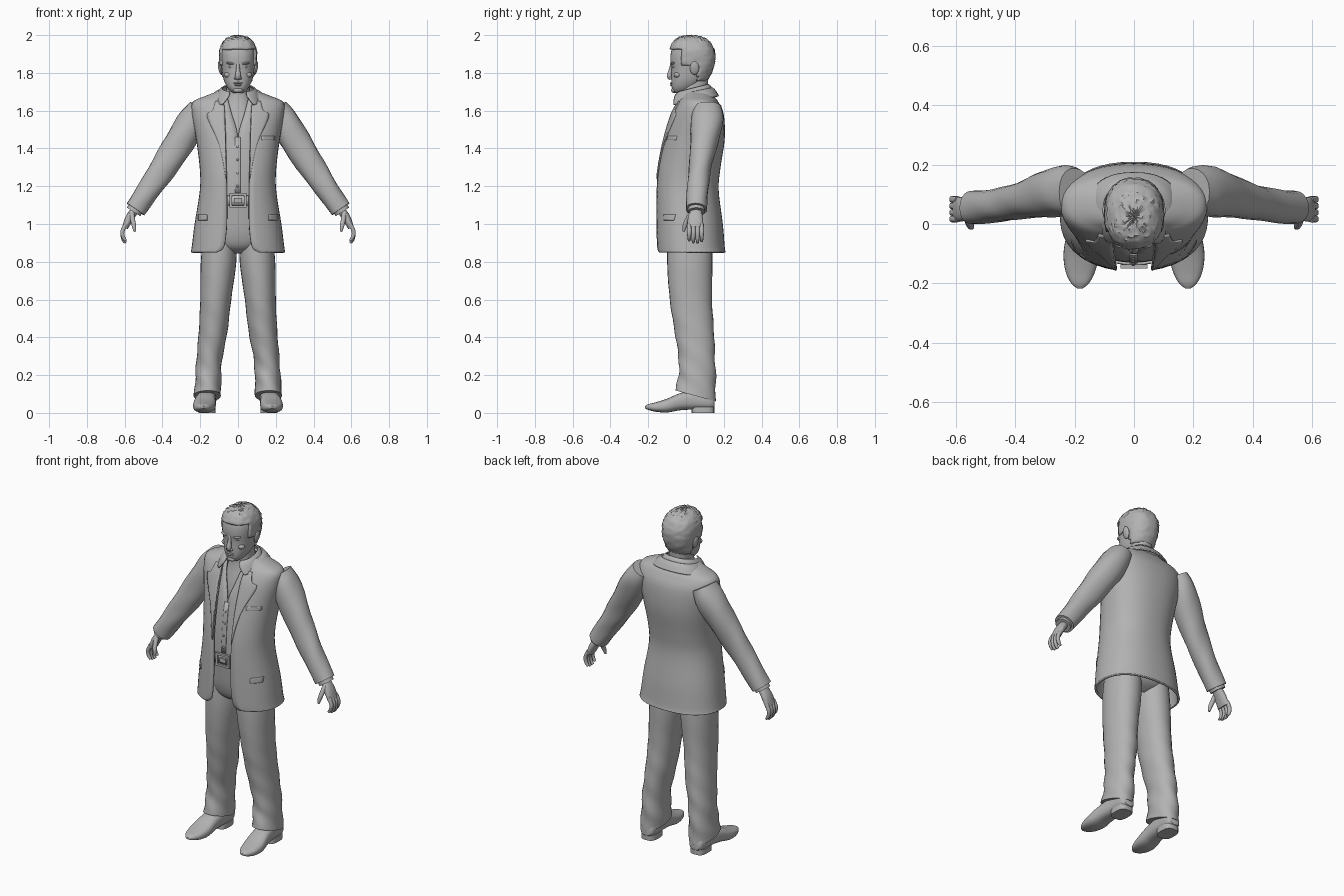
import bpy, bmesh, math, random
from mathutils import Vector, Matrix

random.seed(4)
if "Cube" in bpy.data.objects:
    bpy.data.objects.remove(bpy.data.objects["Cube"])

grey = bpy.data.materials.new("plain grey")
grey.use_nodes = True
grey.diffuse_color = (0.45, 0.45, 0.45, 1)
grey.node_tree.nodes["Principled BSDF"].inputs["Base Color"].default_value = grey.diffuse_color
parts = []
X, Y, Z = Vector((1, 0, 0)), Vector((0, 1, 0)), Vector((0, 0, 1))


def finish(name, bm, thick=0, recalc=True):
    if recalc:
        bmesh.ops.recalc_face_normals(bm, faces=bm.faces)
    mesh = bpy.data.meshes.new(name)
    bm.to_mesh(mesh)
    bm.free()
    mesh.materials.append(grey)
    ob = bpy.data.objects.new(name, mesh)
    bpy.context.collection.objects.link(ob)
    if thick:
        mod = ob.modifiers.new("thickness", 'SOLIDIFY')
        mod.thickness = thick
    parts.append(ob)
    return ob


def smooth_rows(rows, k=4):
    """Catmull-Rom resampling of a table of control rows."""
    out = []
    for i in range(len(rows) - 1):
        a, b, c, d = (rows[max(0, min(len(rows) - 1, i + j))] for j in (-1, 0, 1, 2))
        for s in range(k):
            t = s / k
            out.append([q + t / 2 * (r - p + t * (2 * p - 5 * q + 4 * r - w + t * (3 * (q - r) + w - p)))
                        for p, q, r, w in zip(a, b, c, d)])
    return out + [list(rows[-1])]


def power(v, n):
    return math.copysign(abs(v) ** (2 / n), v)


def skin(rings, closed=True, caps=True):
    bm = bmesh.new()
    grid = [[bm.verts.new(p) for p in ring] for ring in rings]
    n = len(grid[0])
    for lo, hi in zip(grid, grid[1:]):
        for j in range(n if closed else n - 1):
            k = (j + 1) % n
            bm.faces.new((lo[j], lo[k], hi[k], hi[j]))
    if closed and caps:
        bm.faces.new(grid[0][::-1])
        bm.faces.new(grid[-1])
    return bm


def section(c, u, v, a, b, n=2, count=24, folds=0, phase=0):
    ring = []
    for i in range(count):
        t = 2 * math.pi * i / count
        f = 1 + folds * math.sin(3 * t + phase)
        ring.append(c + u * a * f * power(math.cos(t), n) + v * b * f * power(math.sin(t), n))
    return ring


def tube(name, rows, folds=0, count=20, k=4):
    """Rows are x, y, z, radius along y, radius across."""
    rows = smooth_rows(rows, k)
    pts = [Vector(r[:3]) for r in rows]
    rings = []
    for i, r in enumerate(rows):
        d = (pts[min(i + 1, len(pts) - 1)] - pts[max(i - 1, 0)]).normalized()
        u = (Y - d * Y.dot(d)).normalized()
        rings.append(section(pts[i], u, d.cross(u), r[3], r[4], 2.2, count, folds, r[2] * 37))
    return finish(name, skin(rings))


def shell_rings(rows, n, count=40, k=4):
    """Rows are z, half width, front y, back y, front gap, tilt."""
    rings = []
    for z, rx, yf, yb, gap, tilt in smooth_rows(rows, k):
        cy, ry = (yf + yb) / 2, (yb - yf) / 2
        t0 = math.asin(min(1, max(0, gap) / rx) ** (n / 2))
        ring = []
        for i in range(count + 1):
            t = t0 + (2 * math.pi - 2 * t0) * i / count
            y = cy - ry * power(math.cos(t), n)
            ring.append(Vector((rx * power(math.sin(t), n), y, z + tilt * (y - cy))))
        rings.append(ring)
    return rings


def shell(name, rows, n=2.3, thick=0, k=4):
    bm = skin(shell_rings(rows, n, k=k), closed=False)
    bmesh.ops.remove_doubles(bm, verts=bm.verts, dist=0.0002)
    return finish(name, bm, thick, recalc=False)


def patch(name, rows, base, side=1, n=2.3, lift=0.006):
    """Thin plate lying on the front of a shell; rows are z, x from, x to."""
    table = smooth_rows(base)
    rings = []
    for z, x0, x1 in smooth_rows(rows):
        lo = max([r for r in table if r[0] <= z], key=lambda r: r[0])
        hi = min([r for r in table if r[0] > z], key=lambda r: r[0])
        f = (z - lo[0]) / (hi[0] - lo[0])
        rx, yf, yb = (lo[i] + f * (hi[i] - lo[i]) for i in (1, 2, 3))
        ring = []
        for i in range(7):
            x = x0 + (x1 - x0) * i / 6
            y = (yf + yb) / 2 - (yb - yf) / 2 * max(0, 1 - abs(x / rx) ** n) ** (1 / n)
            ring.append(Vector((x * side, y - lift, z)))
        rings.append(ring if side > 0 else ring[::-1])
    return finish(name, skin(rings, closed=False), 0.008, recalc=False)


def ball(name, loc, size, tilt=0):
    bm = bmesh.new()
    m = Matrix.Translation(loc) @ Matrix.Rotation(tilt, 4, 'Y') @ Matrix.Diagonal((*size, 1))
    bmesh.ops.create_uvsphere(bm, u_segments=16, v_segments=10, radius=1, matrix=m)
    return finish(name, bm)


def box(name, loc, size):
    bm = bmesh.new()
    bmesh.ops.create_cube(bm, size=1, matrix=Matrix.Translation(loc) @ Matrix.Diagonal((*size, 1)))
    return finish(name, bm)


# Jacket body, open down the front
jacket = [(.85, .25, -.155, .21, .11, 0), (.88, .245, -.158, .205, .075, 0), (1, .23, -.16, .195, .06, 0),
          (1.18, .202, -.16, .173, .06, 0), (1.3, .203, -.15, .183, .063, 0), (1.45, .222, -.12, .205, .066, 0),
          (1.58, .245, -.08, .2, .07, 0), (1.645, .24, -.045, .172, .075, 0), (1.675, .18, -.025, .15, .075, 0),
          (1.705, .1, -.015, .13, .07, 0)]
shell("jacket", jacket, thick=.012)

# Shirt, open at the neck, over the chest
shirt = [(1, .165, -.12, .14, 0, 0), (1.14, .165, -.13, .14, 0, 0), (1.3, .17, -.125, .15, 0, 0),
         (1.47, .18, -.1, .165, .002, 0), (1.58, .19, -.067, .16, .032, 0), (1.68, .1, -.03, .125, .06, 0)]
shell("shirt", shirt, thick=.008)
patch("shirt_placket", [(1.16, -.016, .012), (1.46, -.016, .012)], shirt, lift=.004)
for z in (1.2, 1.27, 1.34, 1.41):
    ball("shirt_button", (-.002, -.138 + max(0, z - 1.25) * .13, z), (.006, .004, .006))
shell("neck", [(1.4, .1, -.09, .13, 0, 0), (1.55, .1, -.062, .12, 0, 0), (1.65, .072, -.035, .11, 0, 0),
               (1.72, .062, -.03, .115, 0, 0), (1.8, .065, -.03, .12, 0, 0)])

# Collars and lapels
shell("shirt_collar", [(1.655, .125, -.09, .145, .085, .25), (1.7, .105, -.07, .135, .05, .25),
                       (1.72, .085, -.05, .12, .045, .25)], thick=.007)
shell("jacket_collar", [(1.655, .155, -.06, .175, .105, .2), (1.69, .13, -.05, .155, .09, .2),
                        (1.705, .105, -.04, .14, .08, .2)], thick=.008)
for side in (1, -1):
    patch("lapel", [(1.24, .062, .064), (1.42, .066, .1), (1.57, .07, .165), (1.6, .071, .135),
                    (1.65, .075, .12)], jacket, side)
    patch("hip_pocket_flap", [(1.02, .165, .212), (1.05, .165, .212)], jacket, side, lift=.004)
patch("breast_pocket", [(1.445, .125, .195), (1.465, .125, .195)], jacket, lift=.003)

# Trouser seat, belt and buckle
shell("trouser_seat", [(.845, .04, -.04, .07, 0, 0), (.88, .14, -.09, .13, 0, 0), (.95, .185, -.115, .155, 0, 0),
                       (1.05, .18, -.127, .148, 0, 0), (1.12, .17, -.134, .143, 0, 0)])
shell("belt", [(1.098, .176, -.139, .146, 0, 0), (1.152, .174, -.138, .146, 0, 0)], thick=.008, k=1)
for z in (1.093, 1.157):
    box("buckle_rail", (0, -.143, z), (.09, .014, .012))
for x in (-.039, .039):
    box("buckle_side", (x, -.143, 1.125), (.012, .014, .06))
box("buckle_centre", (0, -.143, 1.125), (.04, .012, .026))

# Head
head = [(1.693, .02, -.055, .0, 0, 0), (1.7, .036, -.066, .02, 0, 0), (1.725, .058, -.076, .06, 0, 0),
        (1.765, .076, -.078, .105, 0, 0), (1.82, .086, -.078, .135, 0, 0), (1.87, .092, -.083, .145, 0, 0),
        (1.92, .09, -.077, .14, 0, 0), (1.96, .07, -.056, .112, 0, 0), (1.98, .042, -.025, .078, 0, 0),
        (1.987, .004, .02, .03, 0, 0)]
shell("head", head)
tube("nose", [(0, -.074, 1.855, .008, .008), (0, -.081, 1.82, .009, .01), (0, -.088, 1.785, .013, .015),
              (0, -.08, 1.768, .01, .013)], count=12)
ball("upper_lip", (0, -.075, 1.746), (.025, .01, .005))
ball("lower_lip", (0, -.074, 1.736), (.02, .011, .006))
ball("chin", (0, -.063, 1.708), (.026, .016, .014))
for side in (1, -1):
    ball("eye", (side * .035, -.064, 1.832), (.016, .01, .007))
    ball("brow", (side * .037, -.068, 1.85), (.027, .014, .007), -side * .15)
    ball("cheek", (side * .052, -.045, 1.79), (.022, .02, .016))
    ball("nostril", (side * .013, -.082, 1.772), (.008, .009, .007))
    ball("ear", (side * .095, .045, 1.825), (.01, .024, .036), side * .2)

# Swept short hair with uneven tufts, trimmed along the hairline
centre = Vector((0, .03, 1.85))
rings = shell_rings(head, 2.3, count=44, k=5)
for ring in rings:
    for i, p in enumerate(ring[:-1]):
        ring[i] = centre + (p - centre) * (1.085 + random.uniform(-.03, .03))
    ring[-1] = ring[0].copy()
bm = skin(rings, closed=False)
bmesh.ops.remove_doubles(bm, verts=bm.verts, dist=.0002)


def hairline(y):
    if y < -.025:
        return 1.925
    return 1.835 if y < .06 else 1.755


bmesh.ops.delete(bm, geom=[f for f in bm.faces if f.calc_center_median().z < hairline(f.calc_center_median().y)],
                 context='FACES')
finish("hair", bm, .012, recalc=False)

# Limbs, built for each side
for side in (1, -1):
    def limb(name, rows, **options):
        tube(name, [(side * r[0], *r[1:]) for r in rows], **options)

    limb("sleeve", [(.2, .11, 1.615, .078, .062), (.25, .11, 1.53, .085, .08), (.37, .08, 1.335, .062, .074),
                    (.46, .063, 1.2, .057, .062), (.543, .055, 1.078, .056, .056)], folds=.025)
    limb("shirt_cuff", [(.53, .055, 1.1, .044, .042), (.553, .055, 1.064, .044, .042)])
    limb("palm", [(.545, .055, 1.075, .028, .022), (.575, .05, 1.03, .04, .022), (.598, .05, .98, .042, .016)])
    for i in range(4):
        y, drop = .05 + (i - 1.5) * .022, (.004, .012, .01, 0)[3 - i]
        limb("finger", [(.594, y, 1, .011, .011), (.612, y, .96, .012, .011), (.608, y, .932 - drop, .01, .01),
                        (.594, y, .912 - drop, .007, .007)], count=10)
    limb("thumb", [(.562, .03, 1.055, .016, .014), (.556, .004, 1.015, .013, .013), (.55, -.008, .985, .011, .011),
                   (.546, -.012, .96, .006, .006)], count=10)

    # Trouser leg with a slanted, gathered hem; rows are z, x, y, two radii, tilt, folds
    leg = [(.96, .095, .02, .085, .115, 0, 0), (.8, .103, .02, .094, .12, 0, 0),
           (.6, .118, .026, .082, .112, 0, .01), (.43, .132, .044, .076, .104, 0, .015),
           (.28, .152, .058, .068, .096, 0, .03), (.17, .158, .058, .069, .1, -.15, .04),
           (.09, .162, .05, .072, .107, -.27, .02)]
    rings = []
    for z, cx, cy, a, b, tilt, folds in smooth_rows(leg, 5):
        ring = section(Vector((side * cx, cy, z)), X, Y, a, b, 2.1, 28, folds, z * 45)
        for p in ring:
            p.z += tilt * (p.y - cy)
        rings.append(ring)
    finish("trouser_leg", skin(rings))

    # Shoe: rows are y, x, bottom, top, half width
    shoe = [(.152, .163, .03, .07, .03), (.13, .163, .018, .11, .046), (.05, .165, .018, .12, .05),
            (-.03, .172, .014, .105, .055), (-.1, .178, .002, .075, .06), (-.16, .181, .006, .056, .05),
            (-.2, .182, .016, .046, .03), (-.218, .182, .025, .036, .008)]
    finish("shoe", skin([section(Vector((side * x, y, (lo + hi) / 2)), X, Z, w, (hi - lo) / 2, 2.6)
                         for y, x, lo, hi, w in smooth_rows(shoe)]))
    finish("heel", skin([section(Vector((side * .164, .09, z)), X, Y, .046, .06, 3) for z in (0, .032)]))

# Smooth shading with crisp edges
bpy.ops.object.select_all(action='DESELECT')
for ob in parts:
    ob.select_set(True)
bpy.context.view_layer.objects.active = parts[0]
bpy.ops.object.shade_smooth_by_angle(angle=math.radians(40))
